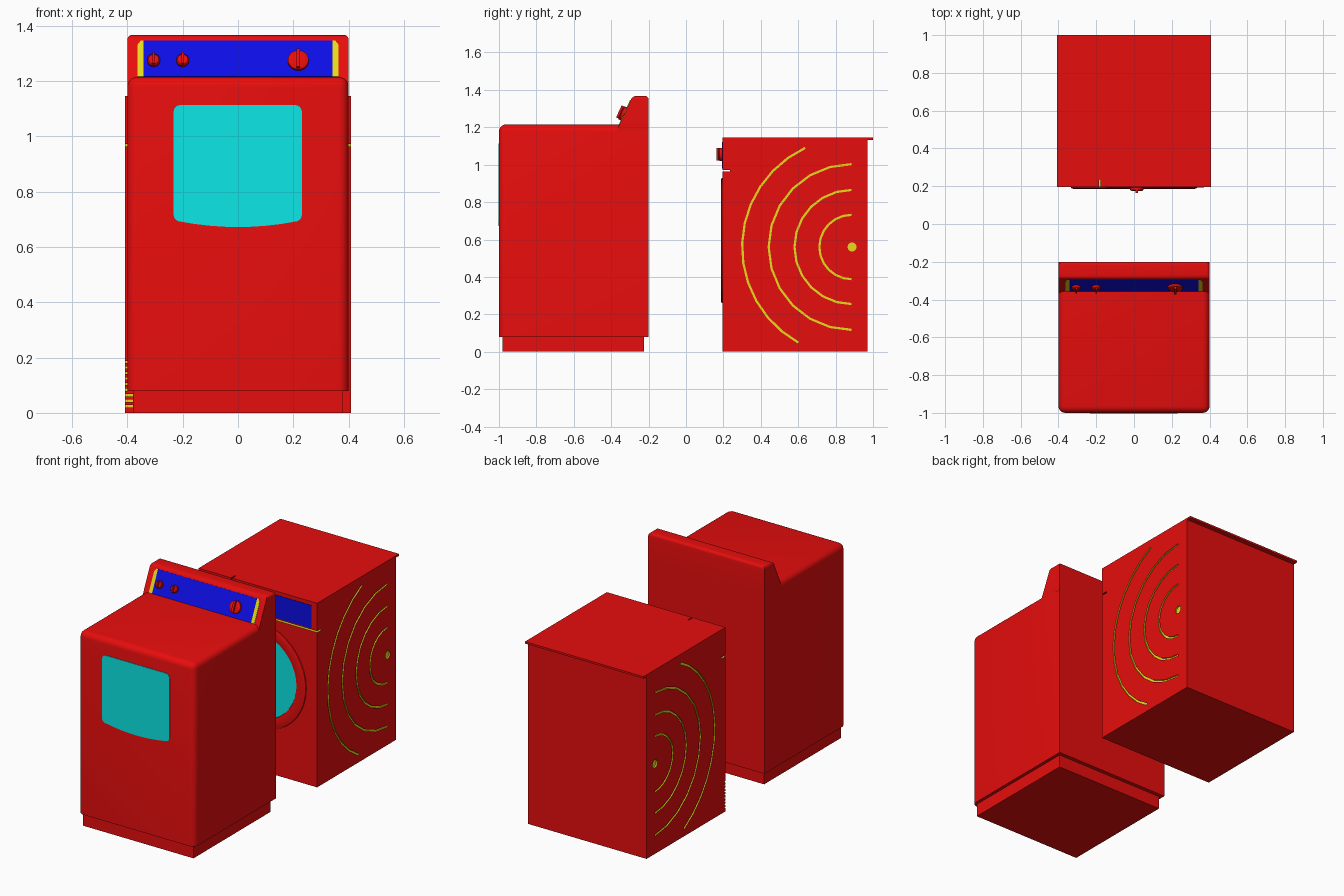
import bpy, bmesh
from math import sin, cos, pi, radians, atan2, hypot
from mathutils import Matrix

old = bpy.data.objects.get("Cube")
if old:
    bpy.data.objects.remove(old, do_unlink=True)


def material(name, rgb):
    m = bpy.data.materials.new(name)
    m.use_nodes = True
    m.diffuse_color = (*rgb, 1)
    m.node_tree.nodes["Principled BSDF"].inputs["Base Color"].default_value = (*rgb, 1)
    return m


RED = material("red enamel", (0.8, 0.004, 0.004))
BLUE = material("blue panel", (0.004, 0.004, 0.8))
CYAN = material("cyan glass", (0.004, 0.8, 0.8))
YELLOW = material("yellow trim", (0.8, 0.7, 0.01))

# Local frames: x across, y up, z outward
SIDE = Matrix(((0, 0, 1, 0), (1, 0, 0, 0), (0, 1, 0, 0), (0, 0, 0, 1)))


def facing(y, z=0, x=0, tilt=pi / 2):
    return Matrix.Translation((x, y, z)) @ Matrix.Rotation(tilt, 4, 'X')


def add_prism(bm, pts, z0, z1, frame, index=0):
    low = [bm.verts.new(frame @ Matrix.Translation((u, v, z0)).translation) for u, v in pts]
    top = [bm.verts.new(frame @ Matrix.Translation((u, v, z1)).translation) for u, v in pts]
    n = len(pts)
    faces = [bm.faces.new(low[::-1]), bm.faces.new(top)]
    faces += [bm.faces.new((low[i], low[(i + 1) % n], top[(i + 1) % n], top[i])) for i in range(n)]
    for f in faces:
        f.material_index = index


def finish(name, bm, *mats, smooth=True):
    bmesh.ops.recalc_face_normals(bm, faces=bm.faces[:])
    me = bpy.data.meshes.new(name)
    bm.to_mesh(me)
    bm.free()
    for m in mats:
        me.materials.append(m)
    ob = bpy.data.objects.new(name, me)
    bpy.context.collection.objects.link(ob)
    bpy.ops.object.select_all(action='DESELECT')
    bpy.context.view_layer.objects.active = ob
    ob.select_set(True)
    if smooth:
        bpy.ops.object.shade_smooth_by_angle(angle=radians(35))
    return ob


def prism(name, pts, z0, z1, frame, mat):
    bm = bmesh.new()
    add_prism(bm, pts, z0, z1, frame)
    return finish(name, bm, mat)


def rect(u0, u1, v0, v1):
    return [(u0, v0), (u1, v0), (u1, v1), (u0, v1)]


def arc(u, v, r, a0, a1, steps):
    angles = [radians(a0 + (a1 - a0) * i / steps) for i in range(steps + 1)]
    return [(u + r * cos(a), v + r * sin(a)) for a in angles]


def lathe(name, profile, frame, mat, steps=32):
    bm = bmesh.new()
    vs = [bm.verts.new((r, 0, h)) for r, h in profile]
    es = [bm.edges.new(p) for p in zip(vs, vs[1:])]
    bmesh.ops.spin(bm, geom=vs + es, cent=(0, 0, 0), axis=(0, 0, 1), angle=2 * pi, steps=steps)
    bmesh.ops.remove_doubles(bm, verts=bm.verts[:], dist=0.0001)
    bm.transform(frame)
    return finish(name, bm, mat)


def knob(name, r, h, frame):
    lathe(name, [(0, h), (r * 0.8, h), (r, h * 0.75), (r, 0)], frame, RED, 24)
    prism(name + "_grip", rect(-r * 0.17, r * 0.17, -r * 0.9, r * 0.95), h * 0.8, h * 1.6, frame, RED)


def bevelled(name, pts, half, rule, width):
    bm = bmesh.new()
    add_prism(bm, pts, -half, half, SIDE)
    edges = [e for e in bm.edges if rule(*[v.co for v in e.verts])]
    bmesh.ops.bevel(bm, geom=edges, offset=width, segments=5, profile=0.5, affect='EDGES')
    return finish(name, bm, RED)


# Front machine: cabinet rounded on its front and top edges
def cabinet_edge(a, b):
    front = a.y < -0.9 and b.y < -0.9 and a.z + b.z > 0.2
    upper = a.z > 1.2 and b.z > 1.2 and a.y + b.y < -0.5
    return front or upper


bevelled("front_cabinet", rect(-1, -0.2, 0.08, 1.215), 0.4, cabinet_edge, 0.036)
prism("front_plinth", rect(-0.98, -0.225, 0, 0.08), -0.38, 0.38, SIDE, RED)

# Sloping control console
run, rise = 0.086, 0.187
bevelled("console", [(-0.372, 1.18), (-0.372 + run, 1.18 + rise), (-0.2, 1.367), (-0.2, 1.18)],
         0.4, lambda a, b: a.z > 1.35 and b.z > 1.35, 0.018)
tilt = atan2(rise, run)
slope = facing(-0.372, 1.18, 0, tilt)
k = hypot(run, rise) / rise
bottom, top = 0.035 * k, 0.165 * k
prism("console_panel", rect(-0.341, 0.341, bottom, top), -0.002, 0.003, slope, BLUE)
for side, s in (("right", -1), ("left", 1)):
    strip = [(s * 0.341, bottom), (s * 0.363, bottom), (s * 0.363, top - 0.016),
             (s * 0.352, top), (s * 0.341, top)]
    prism("console_trim_" + side, strip, -0.002, 0.003, slope, YELLOW)
for i, (x, r) in enumerate(((-0.305, 0.023), (-0.2, 0.023), (0.218, 0.038))):
    knob(f"console_knob_{i + 1}", r, 0.02, slope @ Matrix.Translation((x, 0.1, 0)))

# Window with rounded corners and a bowed lower edge
r = 0.025
outline = arc(0.231 - r, 1.113 - r, r, 0, 90, 5) + arc(-0.233 + r, 1.113 - r, r, 90, 180, 5)
outline += arc(-0.233 + r, 0.692 + r, r, 180, 255, 4)
outline += [(x / 10, 0.672 + 0.45 * (x / 10) ** 2) for x in (-1.6, -1, -0.5, 0, 0.5, 1, 1.6)]
outline += arc(0.231 - r, 0.692 + r, r, 285, 360, 4)
prism("front_window", outline, -0.002, 0.003, facing(-1), CYAN)

# Rear machine: one body with a stepped front and a lid overhanging the back
W = 0.408
bm = bmesh.new()
add_prism(bm, [(0.195, 0), (0.97, 0), (0.97, 1.133), (1, 1.133), (1, 1.145),
               (0.235, 1.145), (0.235, 0.963), (0.195, 0.963)], -W, W, SIDE)
for f in bm.faces:
    c = f.calc_center_median()
    if abs(c.y - 0.235) < 0.001 or (abs(c.z - 0.963) < 0.001 and c.y < 0.235):
        f.material_index = 1
body = finish("rear_body", bm, RED, YELLOW, smooth=False)

# Grooves on both sides: concentric arcs, a round dimple, and corner vents
bm = bmesh.new()
cy, cz, g = 0.885, 0.56, 0.006
for z0, z1 in ((W - 0.008, W + 0.02), (-W - 0.02, -W + 0.008)):
    for r, a0, a1 in ((0.172, 90, 270), (0.305, 90, 270), (0.443, 90, 270), (0.585, 115, 241)):
        band = arc(cy, cz, r + g, a0, a1, 12) + arc(cy, cz, r - g, a1, a0, 12)
        add_prism(bm, band, z0, z1, SIDE, 1)
    add_prism(bm, arc(0.888, cz, 0.024, 0, 345, 23), z0, z1, SIDE, 1)
for i in range(9):
    z = 0.02 + i * 0.02
    add_prism(bm, rect(0.18, 0.203, z, z + 0.008), -W - 0.02, -0.06, SIDE, 1)
cutter = finish("groove_cutter", bm, RED, YELLOW, smooth=False)
cutter.hide_render = True
mod = body.modifiers.new("grooves", 'BOOLEAN')
mod.operation, mod.solver, mod.object = 'DIFFERENCE', 'EXACT', cutter
bpy.ops.object.select_all(action='DESELECT')
bpy.context.view_layer.objects.active = body
body.select_set(True)
bpy.ops.object.modifier_apply(modifier=mod.name)
bpy.data.objects.remove(cutter, do_unlink=True)

# Upper front: drawer and control fascia with open seams around them
prism("soap_drawer", rect(0.195, 0.236, 0.973, 1.145), -W, -0.184, SIDE, RED)
prism("rear_fascia", rect(0.195, 0.236, 0.973, 1.145), -0.177, W, SIDE, RED)
prism("rear_control_panel", rect(-0.15, 0.37, 0.98, 1.122), -0.002, 0.003, facing(0.195), BLUE)
knob("rear_knob", 0.035, 0.02, facing(0.195, 1.055, 0.015))

# Round door
door = facing(0.195, 0.595)
lathe("door_ring", [(0.335, -0.002), (0.333, 0.005), (0.322, 0.009), (0.285, 0.009),
                    (0.27, 0.006), (0.265, -0.002)], door, RED, 40)
prism("door_glass", arc(0, 0, 0.268, 0, 351, 39), -0.002, 0.003, door, CYAN)
